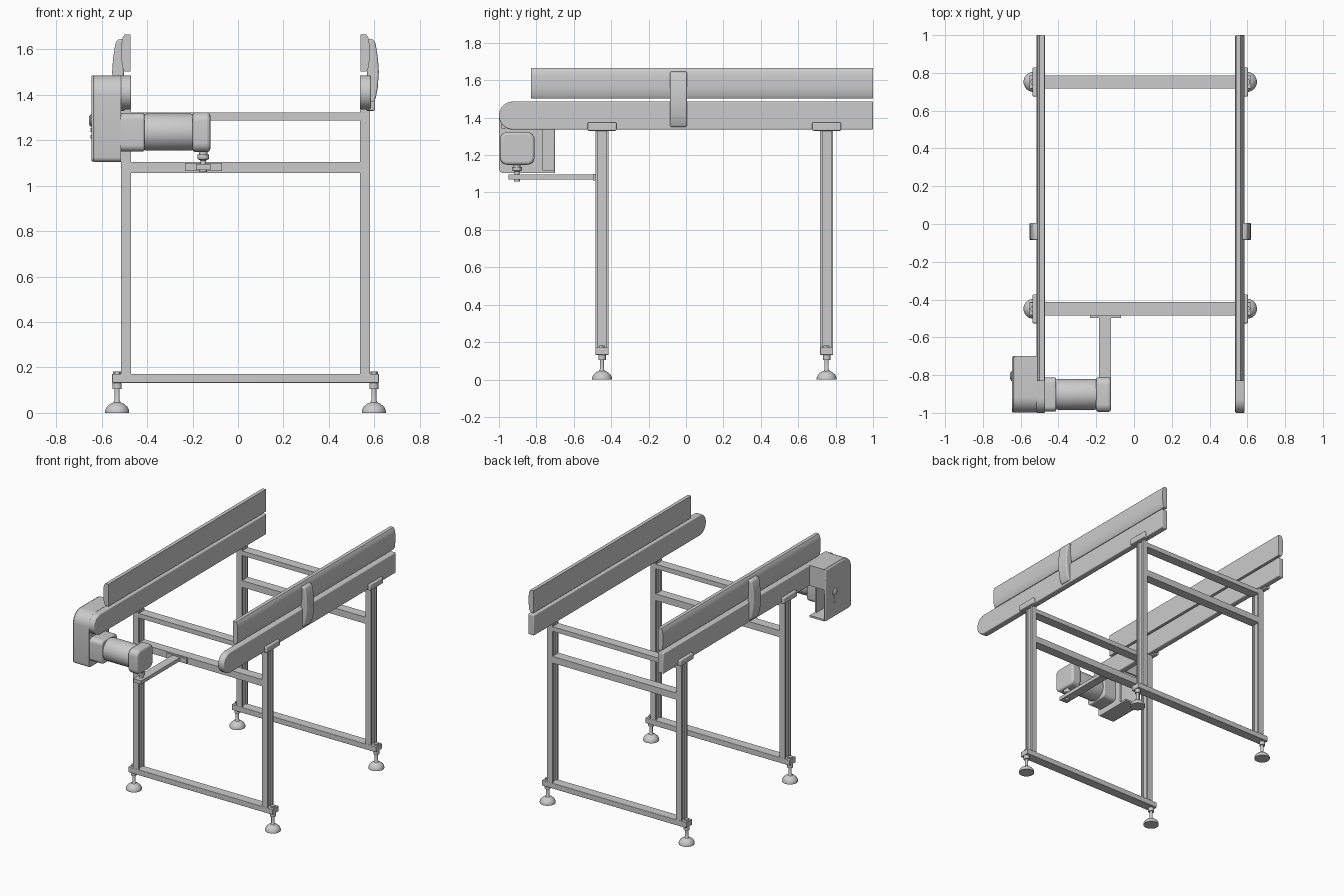
import bpy, bmesh, math
from mathutils import Vector

if "Cube" in bpy.data.objects:
    bpy.data.objects.remove(bpy.data.objects["Cube"])

CX = 0.033          # centre of the frame (drive cover sticks out on -x)
LEG_Y = (-0.449, 0.752)


def finish(name, bm, bevel=0, segs=3):
    bmesh.ops.recalc_face_normals(bm, faces=bm.faces)
    me = bpy.data.meshes.new(name)
    bm.to_mesh(me)
    bm.free()
    ob = bpy.data.objects.new(name, me)
    bpy.context.collection.objects.link(ob)
    if bevel:
        m = ob.modifiers.new("bevel", 'BEVEL')
        m.width, m.segments, m.limit_method = bevel, segs, 'ANGLE'
        m.angle_limit = math.radians(40)
    bpy.ops.object.select_all(action='DESELECT')
    ob.select_set(True)
    bpy.context.view_layer.objects.active = ob
    bpy.ops.object.shade_smooth_by_angle(angle=math.radians(35))
    return ob


def prism(name, pts, axis, a, b, bevel=0, segs=3):
    """Extrude a 2D outline along an axis from a to b."""
    def place(p, t):
        return {'x': (t, p[0], p[1]), 'y': (p[0], t, p[1]), 'z': (p[0], p[1], t)}[axis]
    bm = bmesh.new()
    lo = [bm.verts.new(place(p, a)) for p in pts]
    hi = [bm.verts.new(place(p, b)) for p in pts]
    bm.faces.new(lo)
    bm.faces.new(hi)
    n = len(pts)
    for i in range(n):
        j = (i + 1) % n
        bm.faces.new((lo[i], lo[j], hi[j], hi[i]))
    return finish(name, bm, bevel, segs)


def box(name, x0, x1, y0, y1, z0, z1, bevel=0):
    return prism(name, [(x0, y0), (x1, y0), (x1, y1), (x0, y1)], 'z', z0, z1, bevel)


def lathe(name, profile, loc, axis=(0, 0, 1), n=32):
    """Revolve (radius, height) points about an axis through loc."""
    rot = Vector((0, 0, 1)).rotation_difference(Vector(axis))
    bm = bmesh.new()
    rings = []
    for r, h in profile:
        rings.append([bm.verts.new(Vector(loc) + rot @ Vector(
            (r * math.cos(t), r * math.sin(t), h)))
            for t in (2 * math.pi * i / n for i in range(n))])
    for p, q in zip(rings, rings[1:]):
        for i in range(n):
            bm.faces.new((p[i], p[(i + 1) % n], q[(i + 1) % n], q[i]))
    bm.faces.new(rings[0])
    bm.faces.new(rings[-1])
    return finish(name, bm)


def arc(cx, cy, r, a0, a1, n=12):
    return [(cx + r * math.cos(math.radians(a0 + (a1 - a0) * i / n)),
             cy + r * math.sin(math.radians(a0 + (a1 - a0) * i / n))) for i in range(n + 1)]


def rounded_rect(x0, x1, y0, y1, r):
    return (arc(x1 - r, y0 + r, r, -90, 0, 6) + arc(x1 - r, y1 - r, r, 0, 90, 6)
            + arc(x0 + r, y1 - r, r, 90, 180, 6) + arc(x0 + r, y0 + r, r, 180, 270, 6))


# Support frames: slotted legs, crossbars, feet and rail clamps
FOOT = [(.053, 0), (.053, .01), (.046, .026), (.03, .04), (.016, .046), (.011, .055),
        (.011, .105), (.02, .105), (.02, .132)]
for y, tag in zip(LEG_Y, ("front", "rear")):
    y0, y1 = y - .035, y + .035
    box(tag + "_bottom_bar", -.554, .62, y0, y1, .132, .172, .003)
    box(tag + "_middle_bar", -.47, .536, y0, y1, 1.055, 1.104)
    box(tag + "_top_bar", -.47, .536, y0, y1, 1.288, 1.322)
    for s, side in ((-1, "left"), (1, "right")):
        xc = CX + s * .525
        w, d, g, k = .022, .035, .023, .012
        leg = [(-w, -d), (w, -d), (w, -g), (w - k, -g), (w - k, g), (w, g), (w, d),
               (-w, d), (-w, g), (k - w, g), (k - w, -g), (-w, -g)]
        prism(f"{tag}_{side}_leg", [(xc + a, y + b) for a, b in leg], 'z', .172, 1.335)
        xf = CX + s * .565
        lathe(f"{tag}_{side}_foot", FOOT, (xf, y, 0))
        lathe(f"{tag}_{side}_foot_nut", [(.018, .17), (.018, .182)], (xf, y, 0), n=6)
        xa, xb = sorted((CX + s * .53, CX + s * .57))
        box(f"{tag}_{side}_rail_clamp", xa, xb, y - .077, y + .077, 1.33, 1.374, .006)

# Side rails with rounded noses, guards above them, and guard brackets
R = .075
stadium = arc(-1 + R, 1.411, R, 90, 270, 20) + [(1, 1.336), (1, 1.486)]
BRACKET = [(.54, 1.35), (.558, 1.35), (.573, 1.385), (.582, 1.43), (.587, 1.5),
           (.583, 1.56), (.573, 1.625), (.565, 1.642), (.54, 1.648), (.535, 1.6), (.535, 1.4)]
for s, side in ((-1, "left"), (1, "right")):
    inner, outer = (.503, .552) if s > 0 else (.503, .549)
    xa, xb = sorted((CX + s * inner, CX + s * outer))
    prism(side + "_rail", stadium, 'x', xa, xb, .006)
    guard = [(.506, 1.503), (.532, 1.503), (.542, 1.52), (.546, 1.56), (.546, 1.62),
             (.542, 1.65), (.532, 1.666), (.506, 1.666)]
    prism(side + "_guard", [(CX + s * a, z) for a, z in guard], 'y', -.83, 1)
    prism(side + "_guard_bracket", [(CX + s * a, z) for a, z in BRACKET], 'y', -.085, .005, .008)

# Drive cover: outer plate, wrapped rim, inner plate, open at the lower back
r, t = .085, .013


def cover_path(o):
    return ([(-.70, 1.486 - o)] + arc(-.999 + r, 1.486 - r, r - o, 90, 180)
            + arc(-.999 + .02, 1.105 + .02, .02 - o, 180, 270, 4) + [(-.70, 1.105 + o)])


prism("cover_outer_plate", cover_path(0), 'x', -.646, -.628, .012)
prism("cover_rim", cover_path(0) + cover_path(t)[::-1], 'x', -.632, -.514)
box("cover_inner_plate", -.527, -.514, -.99, -.765, 1.11, 1.345)
box("cover_back_plate", -.635, -.514, -.713, -.70, 1.336, 1.48)
lathe("cover_knob", [(.026, 0), (.026, .004), (.02, .009), (.008, .012)],
      (-.645, -.805, 1.287), (-1, 0, 0), 24)
for z in (1.245, 1.215):
    lathe("cover_screw", [(.008, 0), (.008, .005)], (-.645, -.805, z), (-1, 0, 0), 12)

# Gear motor: gearbox, body and end cap
prism("gearbox", rounded_rect(-.993, -.812, 1.15, 1.32, .03), 'x', -.52, -.412, .008)
lathe("motor_body", [(.079, 0), (.082, .015), (.082, .2), (.079, .22)],
      (-.414, -.902, 1.236), (1, 0, 0), 40)
prism("motor_end_cap", rounded_rect(-.995, -.81, 1.148, 1.323, .04), 'x', -.2, -.122, .014)

# Motor support: screw, arm and mounting plate
lathe("motor_support_screw", [(.016, 1.06), (.016, 1.075), (.013, 1.075), (.013, 1.112), (.026, 1.118),
                              (.026, 1.137), (.018, 1.137), (.018, 1.16)], (-.153, -.904, 0))
box("motor_support_arm", -.185, -.122, -.95, -.49, 1.07, 1.096)
box("motor_support_plate", -.233, -.07, -.498, -.482, 1.064, 1.1)
